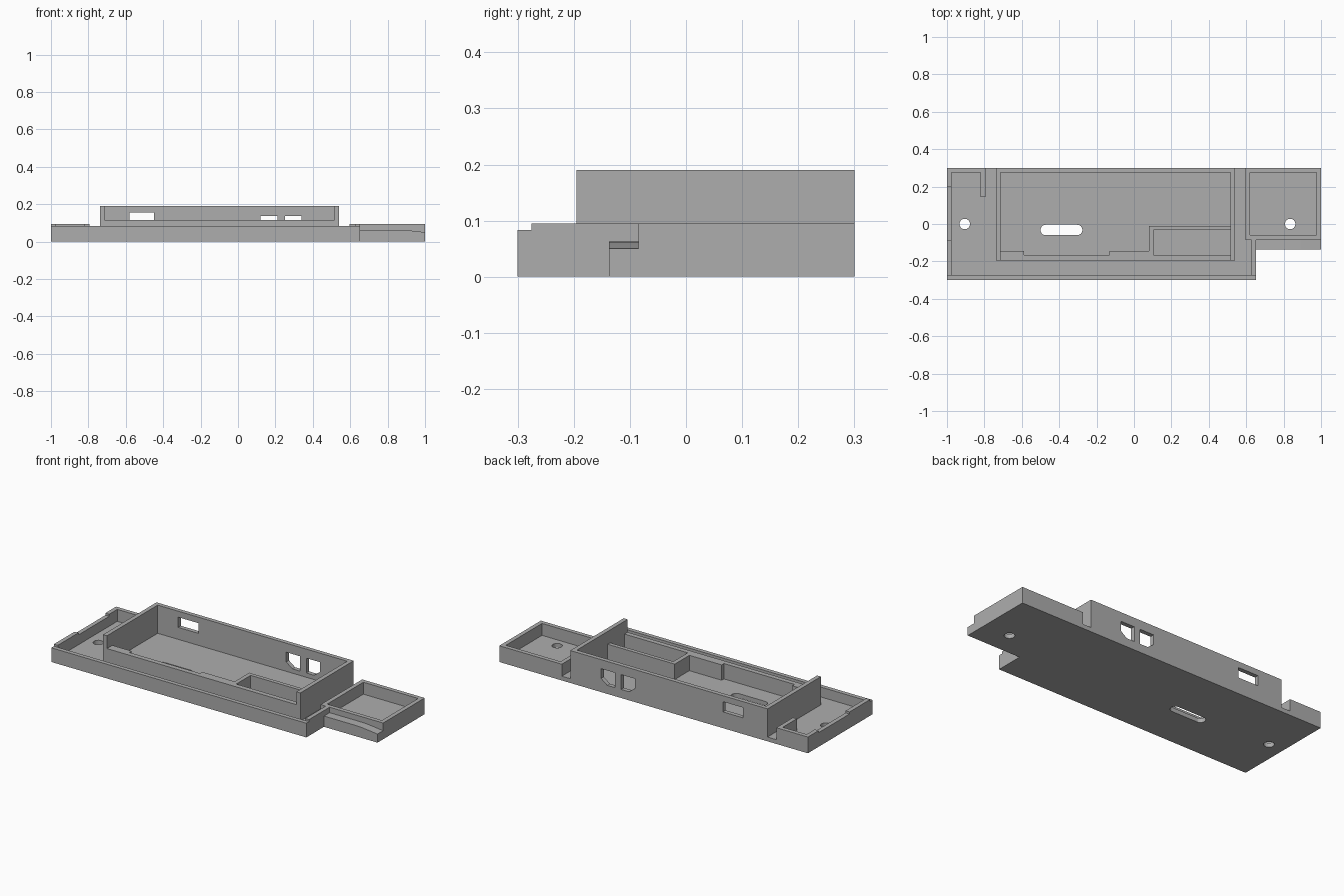
import bpy
import bmesh
import math
from mathutils import Vector

if "Cube" in bpy.data.objects:
    bpy.data.objects.remove(bpy.data.objects["Cube"], do_unlink=True)

grey = bpy.data.materials.new("plain grey")
grey.use_nodes = True
grey.diffuse_color = (0.42, 0.42, 0.42, 1)
grey.node_tree.nodes["Principled BSDF"].inputs["Base Color"].default_value = grey.diffuse_color

FLOOR, LIP, RIM, LOW, TALL = 0.025, 0.083, 0.095, 0.115, 0.19
W = 0.025  # wall thickness


def finish(name, bm):
    bmesh.ops.recalc_face_normals(bm, faces=bm.faces)
    mesh = bpy.data.meshes.new(name)
    bm.to_mesh(mesh)
    bm.free()
    mesh.materials.append(grey)
    ob = bpy.data.objects.new(name, mesh)
    bpy.context.scene.collection.objects.link(ob)
    return ob


def add_prism(bm, points, depth):
    face = bm.faces.new([bm.verts.new(p) for p in points])
    ext = bmesh.ops.extrude_face_region(bm, geom=[face], use_keep_orig=True)
    verts = [v for v in ext["geom"] if isinstance(v, bmesh.types.BMVert)]
    bmesh.ops.translate(bm, verts=verts, vec=Vector(depth))


def flat_prism(name, outline, z0, z1):
    bm = bmesh.new()
    add_prism(bm, [(x, y, z0) for x, y in outline], (0, 0, z1 - z0))
    return finish(name, bm)


def side_prism(name, profile, y0, y1):
    bm = bmesh.new()
    add_prism(bm, [(x, y0, z) for x, z in profile], (0, y1 - y0, 0))
    return finish(name, bm)


def walls(name, boxes):
    """Boxes standing on the floor: x0, x1, y0, y1, top."""
    bm = bmesh.new()
    for x0, x1, y0, y1, top in boxes:
        add_prism(bm, [(x0, y0, FLOOR), (x1, y0, FLOOR), (x1, y1, FLOOR), (x0, y1, FLOOR)],
                  (0, 0, top - FLOOR))
    return finish(name, bm)


def slot(cx, cy, half, r, n=12):
    """Outline of a round-ended slot; half = 0 gives a circle."""
    pts = []
    for side in (1, -1):
        for i in range(n + (half > 0)):
            a = math.pi * (i / n - 0.5)
            pts.append((cx + side * (half + r * math.cos(a)), cy + side * r * math.sin(a)))
    return pts


def cut(target, cutter):
    mod = target.modifiers.new("cut", "BOOLEAN")
    mod.operation = "DIFFERENCE"
    mod.solver = "EXACT"
    mod.object = cutter
    bpy.context.view_layer.objects.active = target
    bpy.ops.object.modifier_apply(modifier=mod.name)
    bpy.data.objects.remove(cutter, do_unlink=True)


# Base plate with its corner notch, screw holes and cable slot
base = flat_prism("base_plate", [(-1, -0.3), (0.653, -0.3), (0.653, -0.137),
                                 (1, -0.137), (1, 0.3), (-1, 0.3)], 0, FLOOR)
for cx, cy, half in ((-0.905, 0, 0), (0.835, 0, 0), (-0.388, -0.032, 0.084)):
    cut(base, flat_prism("hole_cutter", slot(cx, cy, half, 0.028), -0.1, 0.1))

# Outer rim: front lip, stepped end wall, back corner and its return
walls("front_lip", [(-1, 0.653, -0.3, -0.3 + W, LIP)])
walls("end_rim", [
    (-1, -1 + W, -0.275, -0.085, RIM),
    (-1, -1 + W, -0.085, 0.2, LIP),
    (-1, -1 + W, 0.2, 0.3, RIM),
    (-1 + W, -0.795, 0.275, 0.3, RIM),
    (-0.82, -0.795, 0.145, 0.275, RIM)])
walls("notch_rim", [(0.628, 0.653, -0.275, -0.085, RIM)])

# Small side tray
walls("side_tray", [
    (0.595, 1, -0.085, -0.06, RIM),
    (0.595, 1, 0.275, 0.3, RIM),
    (0.595, 0.595 + W, -0.06, 0.275, RIM),
    (1 - W, 1, -0.06, 0.275, RIM)])

# Ledge that droops towards the outer end
side_prism("tray_ledge", [(0.653, FLOOR), (1, FLOOR), (1, 0.05), (0.94, 0.057),
                          (0.89, 0.062), (0.84, 0.063), (0.653, 0.063)], -0.137, -0.085)

# Main box: tall sides and back, low front
X0, X1, Y0 = -0.738, 0.54, -0.195
walls("box_sides", [(X0, X0 + W, Y0, 0.275, TALL), (X1 - W, X1, Y0, 0.275, TALL)])
walls("box_front", [
    (X0 + W, X1 - W, Y0, -0.166, LOW),
    (X0 + W, -0.588, -0.166, -0.145, LOW),
    (-0.13, 0.08, -0.166, -0.145, LOW)])
walls("compartment_walls", [
    (0.08, 0.105, -0.166, -0.01, LOW),
    (0.105, X1 - W, -0.033, -0.01, LOW)])

# Back wall with one plain window and a mirrored pair of clipped ones
back = walls("box_back", [(X0, X1, 0.275, 0.3, TALL)])
windows = [[(-0.58, 0.095), (-0.45, 0.095), (-0.45, 0.155), (-0.58, 0.155)]]
for s in (-1, 1):
    windows.append([(0.23 + s * x, z) for x, z in
                    ((0.02, 0.05), (0.07, 0.05), (0.11, 0.08), (0.11, 0.137), (0.02, 0.137))])
for profile in windows:
    cut(back, side_prism("window_cutter", profile, 0.2, 0.4))
